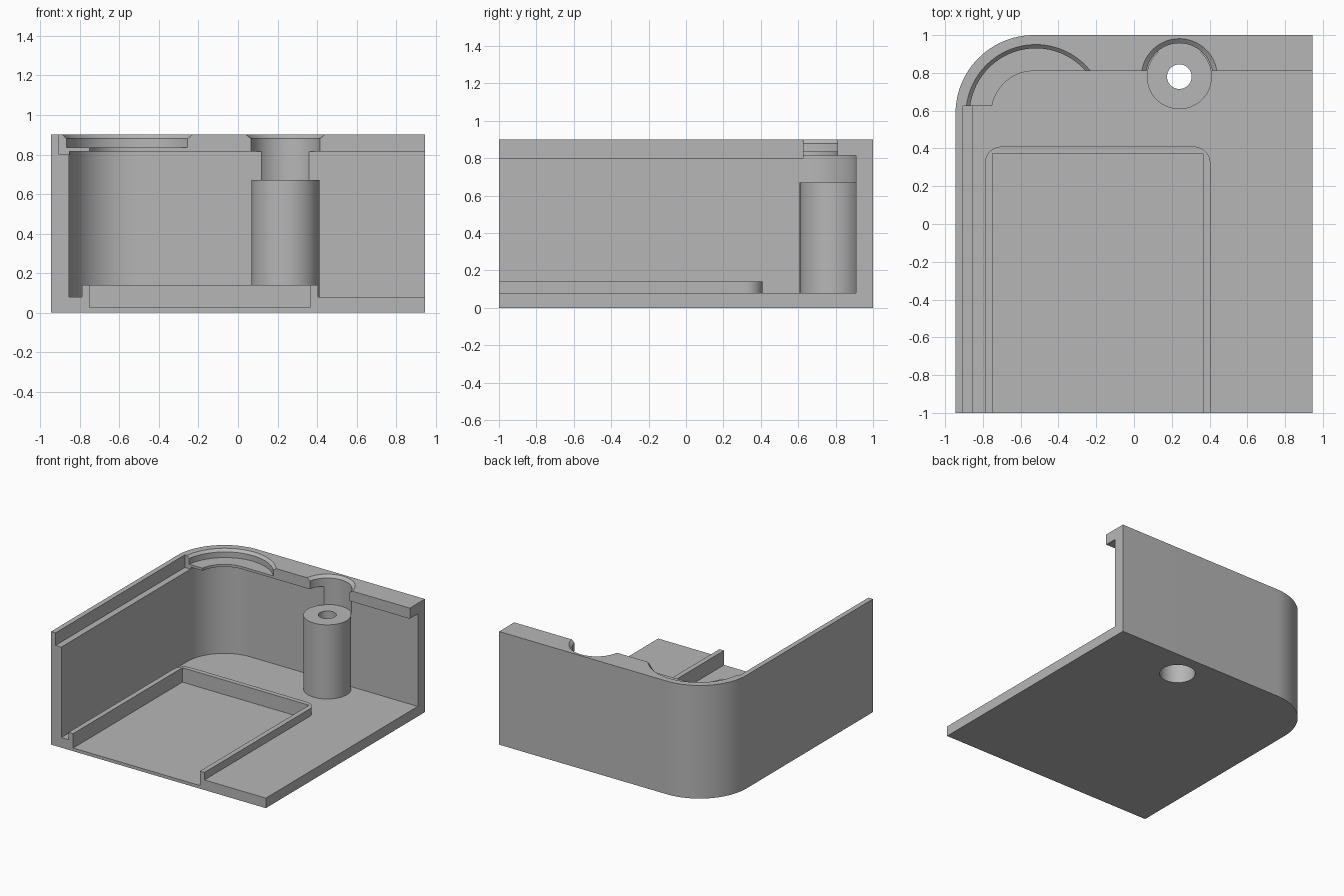
import bpy, bmesh, math

if "Cube" in bpy.data.objects:
    bpy.data.objects.remove(bpy.data.objects["Cube"], do_unlink=True)

grey = bpy.data.materials.new("plain grey")
grey.use_nodes = True
colour = (0.47, 0.47, 0.47, 1)
grey.diffuse_color = colour
grey.node_tree.nodes["Principled BSDF"].inputs["Base Color"].default_value = colour

FAR = 1.2            # cutters and blanks run past the open sides
HALF_X = 0.945       # half width
CORNER = 0.415       # outer corner radius


def finish(name, bm):
    bmesh.ops.recalc_face_normals(bm, faces=bm.faces)
    mesh = bpy.data.meshes.new(name)
    bm.to_mesh(mesh)
    bm.free()
    mesh.materials.append(grey)
    obj = bpy.data.objects.new(name, mesh)
    bpy.context.collection.objects.link(obj)
    return obj


def prism(name, outline, z0, z1):
    bm = bmesh.new()
    low = [bm.verts.new((x, y, z0)) for x, y in outline]
    high = [bm.verts.new((x, y, z1)) for x, y in outline]
    bm.faces.new(low)
    bm.faces.new(high)
    n = len(outline)
    for i in range(n):
        j = (i + 1) % n
        bm.faces.new((low[i], low[j], high[j], high[i]))
    return finish(name, bm)


def box(name, x0, x1, y0, y1, z0, z1):
    return prism(name, [(x0, y0), (x1, y0), (x1, y1), (x0, y1)], z0, z1)


def lathe(name, cx, cy, profile, n=96):
    """Solid of revolution from (radius, z) pairs."""
    bm = bmesh.new()
    rings = [[bm.verts.new((cx + r * math.cos(math.tau * i / n),
                            cy + r * math.sin(math.tau * i / n), z))
              for i in range(n)] for r, z in profile]
    bm.faces.new(rings[0])
    bm.faces.new(rings[-1])
    for a, b in zip(rings, rings[1:]):
        for i in range(n):
            j = (i + 1) % n
            bm.faces.new((a[i], a[j], b[j], b[i]))
    return finish(name, bm)


def arc(cx, cy, r, a0, a1, n=24):
    return [(cx + r * math.cos(math.radians(a0 + (a1 - a0) * i / n)),
             cy + r * math.sin(math.radians(a0 + (a1 - a0) * i / n)))
            for i in range(n + 1)]


def case_outline(inset):
    """Rounded back left corner, running past the open right and front."""
    curve = arc(CORNER - HALF_X, 1 - CORNER, CORNER - inset, 180, 90)
    return [(-HALF_X + inset, -FAR)] + curve + [(FAR, 1 - inset), (FAR, -FAR)]


def combine(target, tool, operation):
    mod = target.modifiers.new(operation.lower(), "BOOLEAN")
    mod.operation = operation
    mod.solver = "EXACT"
    mod.object = tool
    bpy.ops.object.select_all(action="DESELECT")
    target.select_set(True)
    bpy.context.view_layer.objects.active = target
    bpy.ops.object.modifier_apply(modifier=mod.name)
    bpy.data.objects.remove(tool, do_unlink=True)


case = prism("case_quarter", case_outline(0), 0, 0.9)

# Hollow interior, flange opening and the stepped lip of the side wall
combine(case, prism("cavity", case_outline(0.09), 0.08, 0.815), "DIFFERENCE")
combine(case, prism("opening", case_outline(0.19), 0.78, 1.0), "DIFFERENCE")
combine(case, box("lip_step", -0.905, FAR, -FAR - 0.1, 0.625, 0.80, 1.0), "DIFFERENCE")

# Rounded floor rim with a sunken pocket
rim = ([(-0.79, -FAR)] + arc(-0.70, 0.32, 0.09, 180, 90, 12)
       + arc(0.315, 0.32, 0.09, 90, 0, 12) + [(0.405, -FAR)])
combine(case, prism("rim", rim, 0.04, 0.14), "UNION")
combine(case, box("pocket", -0.75, 0.365, -FAR - 0.1, 0.372, 0.025, 0.3), "DIFFERENCE")

# Screw post, its clearance notch in the back wall and its stepped bore
PX, PY = 0.24, 0.78
combine(case, lathe("post", PX, PY, [(0.172, 0.04), (0.172, 0.72)]), "UNION")
combine(case, lathe("notch", PX, PY,
                    [(0.177, 0.67), (0.177, 0.88), (0.225, 0.92)]), "DIFFERENCE")
combine(case, lathe("bore", PX, PY,
                    [(0.13, -0.1), (0.13, 0.5), (0.065, 0.5), (0.065, 0.8)]), "DIFFERENCE")

# Shallow round seat in the corner flange
combine(case, lathe("corner_seat", -0.52, 0.58,
                    [(0.35, 0.835), (0.35, 0.88), (0.39, 0.92)]), "DIFFERENCE")

# Flat cut sides at the front and right
combine(case, box("front_trim", -2, 2, -2, -1, -1, 2), "DIFFERENCE")
combine(case, box("right_trim", HALF_X, 2, -2, 2, -1, 2), "DIFFERENCE")

bpy.ops.object.select_all(action="DESELECT")
case.select_set(True)
bpy.context.view_layer.objects.active = case
bpy.ops.object.shade_smooth_by_angle(angle=math.radians(25))
